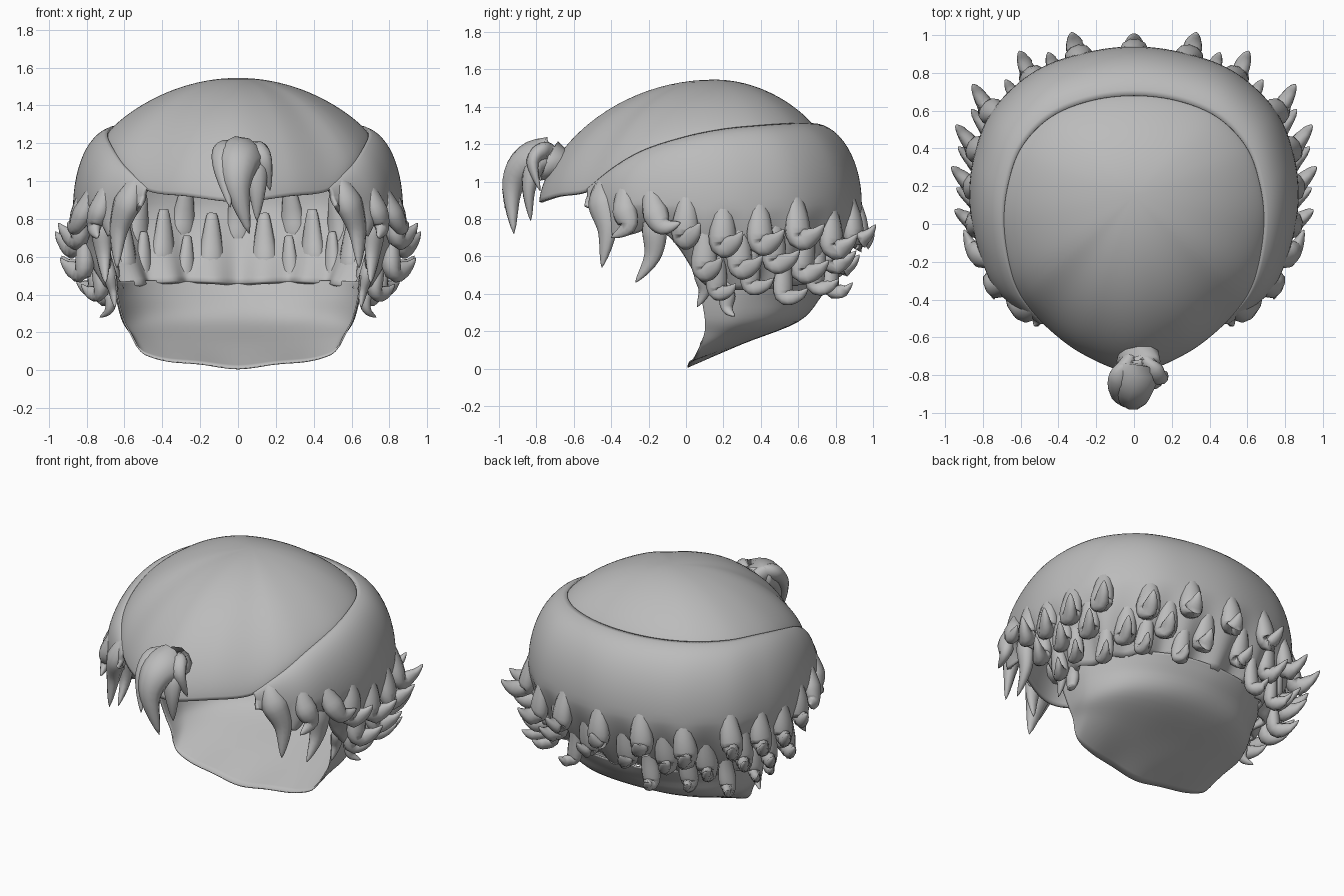
import bpy, bmesh, math
from mathutils import Vector as V

cube = bpy.data.objects.get("Cube")
if cube:
    bpy.data.objects.remove(cube)

grey = bpy.data.materials.new("hair_grey")
grey.use_nodes = True
grey.diffuse_color = (0.5, 0.5, 0.5, 1)
grey.node_tree.nodes["Principled BSDF"].inputs["Base Color"].default_value = (0.5, 0.5, 0.5, 1)


def finish(name, verts, faces, thickness=0, fix=False):
    mesh = bpy.data.meshes.new(name)
    mesh.from_pydata(verts, [], faces)
    bm = bmesh.new()
    bm.from_mesh(mesh)
    bmesh.ops.remove_doubles(bm, verts=bm.verts, dist=0.0001)
    if fix:
        bmesh.ops.recalc_face_normals(bm, faces=bm.faces)
    bm.to_mesh(mesh)
    bm.free()
    mesh.polygons.foreach_set("use_smooth", [True] * len(mesh.polygons))
    mesh.materials.append(grey)
    obj = bpy.data.objects.new(name, mesh)
    bpy.context.collection.objects.link(obj)
    if thickness:
        mod = obj.modifiers.new("thickness", 'SOLIDIFY')
        mod.thickness = thickness
        mod.offset = -1


def loft(name, rows, thickness):
    n = len(rows[0])
    verts = [p for row in rows for p in row]
    faces = [(i * n + j, i * n + j + 1, (i + 1) * n + j + 1, (i + 1) * n + j)
             for i in range(len(rows) - 1) for j in range(n - 1)]
    finish(name, verts, faces, thickness)


def spline(get, t):
    i = math.floor(t)
    f = t - i
    a, b, c, d = (get(i + k) for k in (-1, 0, 1, 2))
    return 0.5 * (2 * b + (c - a) * f + (2 * a - 5 * b + 4 * c - d) * f * f
                  + (3 * b - a - 3 * c + d) * f ** 3)


def half_curve(points, t, closed=False):
    """Curve given on the left half from back (t = 0) to front, mirrored for t < 0."""
    last = len(points) - 1

    def get(i):
        flip = -1 if i < 0 else 1
        i = abs(i)
        if i > last:
            i, flip = (2 * last - i, -flip) if closed else (last, flip)
        x, y, z = points[i]
        return V((x * flip, y, z))
    return spline(get, t)


# Guide curves, back to front
CROWN = [(0, .68, 1.3), (.24, .65, 1.3), (.45, .56, 1.3), (.6, .4, 1.29), (.67, .2, 1.27),
         (.69, 0, 1.23), (.66, -.22, 1.16), (.6, -.38, 1.07), (.48, -.53, .95),
         (.27, -.69, .92), (0, -.785, .89)]
BULGE = [(0, .94, .88), (.29, .9, .88), (.54, .8, .88), (.75, .6, .87), (.85, .35, .86),
         (.87, .1, .86), (.82, -.15, .88), (.72, -.36, .88), (.5, -.53, .92)]
HEM = [(0, .74, .45), (.26, .71, .46), (.46, .63, .45), (.61, .48, .43), (.67, .3, .42),
       (.68, .1, .45), (.73, -.13, .74), (.66, -.37, .71), (.51, -.52, .88)]

# Crown dome
ts = [k / 8 for k in range(-80, 81)]
rows = []
for i in range(25):
    s = math.sin(i / 24 * math.pi / 2)
    row = []
    for t in ts:
        edge = half_curve(CROWN, t, True)
        f = min(max((abs(t) - 4) / 5, 0), 1)
        power = .87 - 0.25 * f * f * (3 - 2 * f)
        h = max(1 - s * s, 0) ** power
        row.append(V((edge.x * s, .15 + (edge.y - .15) * s, edge.z + (1.545 - edge.z) * h)))
    rows.append(row)
loft("crown_dome", rows, 0.02)


# Hair band wrapping the back and sides
def band_point(t, v):
    top, mid, hem = (half_curve(c, t) for c in (CROWN[:9], BULGE, HEM))
    if v < 1:
        a = v * math.pi / 2
        p = top.lerp(mid, math.sin(a))
        p.z = mid.z + (top.z - mid.z) * math.cos(a) + 0.012 * (1 - v)
        return p
    w = v - 1
    p = mid.lerp(hem, w ** 1.6)
    p.z = mid.z + (hem.z - mid.z) * w
    # shallow grooves between the locks
    groove = 0.028 * w * math.cos(t * math.pi * 2)
    return p + V((p.x, p.y - .1, 0)).normalized() * groove


ts = [k / 12 for k in range(-96, 97)]
loft("hair_band", [[band_point(t, i / 14) for t in ts] for i in range(29)], 0.025)


# Tapered curling lock that swells out of the surface and ends in a point
def lock(name, points, width, squash=0.75, start=.3):
    pts = [V(p) for p in points]
    last, steps, sides = len(pts) - 1, 16, 10
    get = lambda i: pts[min(max(i, 0), last)]
    verts, faces = [], []
    for k in range(steps + 1):
        u = k / steps
        p = spline(get, min(u * last, last - 1e-4))
        d = spline(get, min(u * last + .02, last - 1e-5)) - spline(get, max(u * last - .05, 0))
        out = V((p.x, p.y - .1, .25))
        side = d.cross(out).normalized()
        up = side.cross(d).normalized()
        r = width * min(1, start + u * 1.8) * (1 - u ** 2.2) + .0015
        for j in range(sides):
            a = 2 * math.pi * j / sides
            verts.append(p + side * r * math.cos(a) + up * r * squash * math.sin(a))
        if k:
            o = (k - 1) * sides
            faces += [(o + j, o + (j + 1) % sides, o + sides + (j + 1) % sides, o + sides + j)
                      for j in range(sides)]
    faces += [tuple(range(sides)), tuple(range(steps * sides, (steps + 1) * sides))]
    finish(name, verts, faces, fix=True)


def mirrored_lock(name, points, width):
    lock("left_" + name, points, width)
    lock("right_" + name, [(-p[0], p[1], p[2]) for p in points], width)


# Tiers of upturned locks around the band
def curl(name, t, z, reach, width, lift):
    mid, hem = half_curve(BULGE, t), half_curve(HEM, t)

    def skin(height, offset):
        v = 1 + min(max((mid.z - height) / (mid.z - hem.z), 0), 1)
        p = band_point(t, v)
        p.z = height
        return p + V((p.x, p.y - .1, 0)).normalized() * offset
    p = skin(z, 0)
    n = V((p.x, p.y - .1, 0)).normalized()
    reach *= .7 + .3 * abs(n.x)
    bend = skin(z - .01, reach * .35)
    tip = p + n * reach + V((0, .09 * abs(n.x), lift))
    path = [skin(z + .28, -.055), skin(z + .12, -.01), bend, bend.lerp(tip, .6) - V((0, 0, .025)), tip]
    if t:
        mirrored_lock(name, path, width)
    else:
        lock(name, path, width)


TIERS = {"upper_curl": ([0, 1, 2, 3, 3.8, 4.6, 5.4], .68, .16, .085, .07),
         "middle_curl": ([.5, 1.5, 2.5, 3.4, 4.2, 5], .55, .18, .08, .06),
         "lower_curl": ([1, 2, 3, 3.9, 4.7], .43, .16, .065, .03)}
for tier, (places, z, reach, width, lift) in TIERS.items():
    for k, t in enumerate(places):
        curl(f"{tier}_{k + 1}", t, z + .03 * math.sin(k * 2.4), reach, width, lift)

# Side locks in front of the ears
mirrored_lock("temple_lock", [(.53, -.43, 1.02), (.58, -.45, .9), (.63, -.42, .74), (.64, -.45, .54)], .095)
mirrored_lock("cheek_lock", [(.7, -.2, .95), (.72, -.17, .76), (.71, -.18, .6), (.7, -.27, .46)], .08)
mirrored_lock("outer_lock", [(.67, -.32, 1.02), (.73, -.33, .86), (.76, -.31, .76), (.74, -.4, .7)], .08)
mirrored_lock("ear_lock", [(.74, -.2, 1.0), (.81, -.17, .85), (.86, -.12, .76), (.9, -.03, .78)], .08)
mirrored_lock("ear_back_lock", [(.7, .1, .65), (.68, .09, .52), (.66, .1, .42), (.65, .06, .33)], .055)
mirrored_lock("nape_lock", [(.66, .22, .5), (.67, .22, .4), (.68, .22, .32), (.73, .26, .28)], .05)

# Forelock
lock("forelock_main", [(.03, -.64, 1.06), (.02, -.76, 1.12), (0, -.87, 1.08), (0, -.93, .95), (.06, -.92, .72)], .135, .85, .6)
lock("forelock_left", [(.04, -.66, 1.12), (.09, -.76, 1.16), (.14, -.82, 1.1), (.17, -.78, .95)], .07)
lock("forelock_right", [(0, -.66, 1.12), (-.06, -.79, 1.16), (-.08, -.9, 1.06), (-.04, -.97, .86)], .08)
lock("forelock_inner", [(.04, -.68, 1.08), (.08, -.8, 1.08), (.1, -.84, .96), (.1, -.83, .79)], .08)

# Nape panel curving forward and down to the neck
NAPE = [[(0, .77, .47), (.3, .72, .47), (.53, .56, .47), (.65, .3, .47), (.65, .06, .5)],
        [(0, .72, .38), (.3, .66, .38), (.51, .52, .38), (.635, .3, .38), (.64, .08, .39)],
        [(0, .6, .25), (.28, .57, .25), (.49, .46, .25), (.6, .28, .25), (.61, .1, .27)],
        [(0, .3, .13), (.23, .3, .135), (.42, .28, .15), (.54, .2, .17), (.57, .1, .19)],
        [(0, .01, .005), (.2, .02, .03), (.37, .04, .045), (.49, .06, .08), (.54, .08, .13)]]
ts = [k / 8 for k in range(-32, 33)]
nape_row = lambda i, t: half_curve(NAPE[min(max(i, 0), 4)], t)
loft("nape_panel", [[spline(lambda i: nape_row(i, t), r / 5) for t in ts] for r in range(21)], 0.008)
